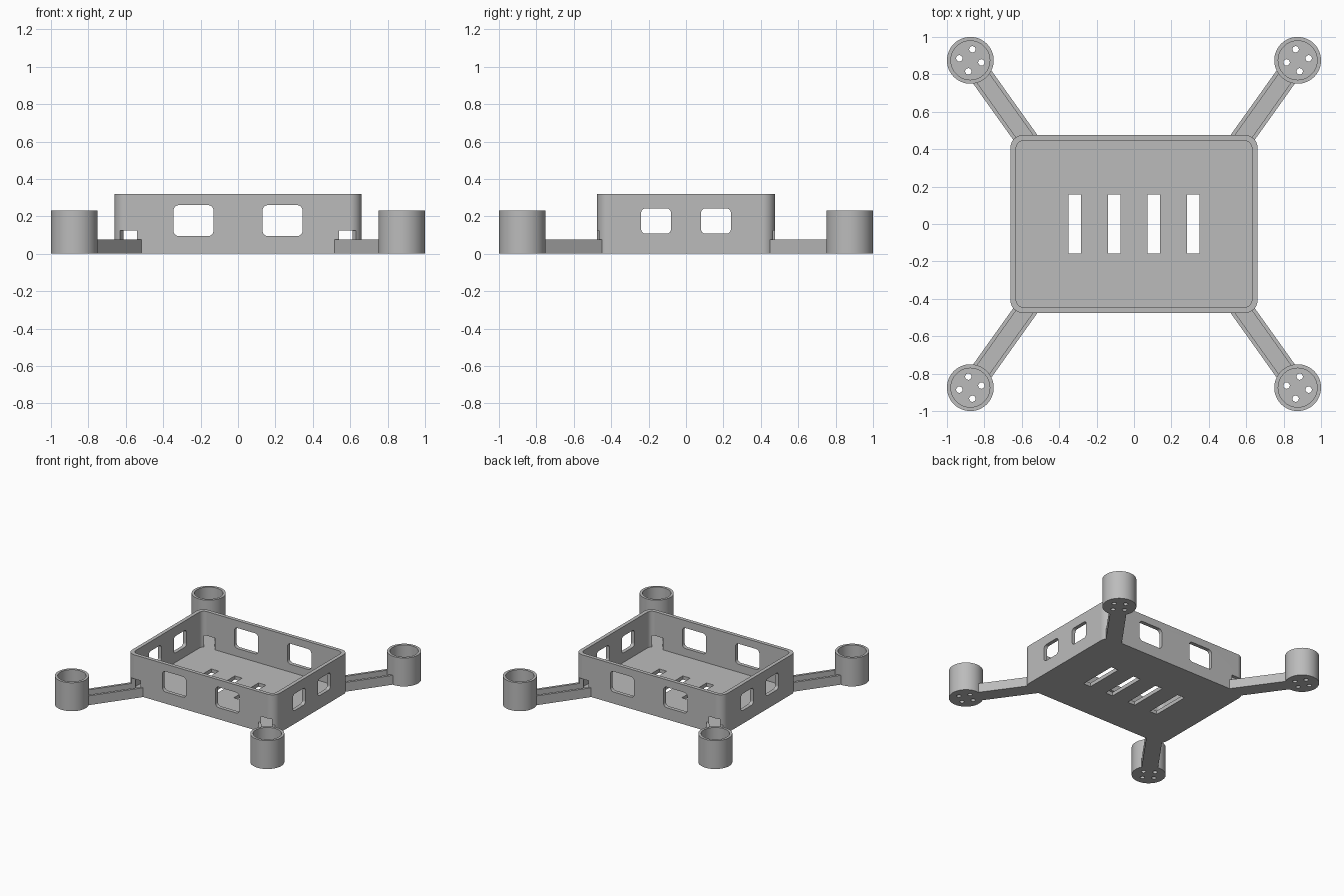
import bpy, bmesh, math
from mathutils import Matrix, Vector

cube = bpy.data.objects.get("Cube")
if cube:
    bpy.data.objects.remove(cube, do_unlink=True)

HALF_X, HALF_Y, HEIGHT = 0.66, 0.475, 0.32
WALL, FLOOR = 0.03, 0.03
MOTOR = Vector((0.875, 0.875, 0))
ARM_ANGLE = math.radians(180 + 54.5)

grey = bpy.data.materials.new("grey_plastic")
grey.use_nodes = True
colour = (0.5, 0.5, 0.5, 1)
grey.diffuse_color = colour
grey.node_tree.nodes["Principled BSDF"].inputs["Base Color"].default_value = colour


def circle(r, n=64):
    return [(r * math.cos(2 * math.pi * i / n), r * math.sin(2 * math.pi * i / n)) for i in range(n)]


def rounded_rect(hx, hy, r, n=10):
    pts = []
    for k, (sx, sy) in enumerate([(1, 1), (-1, 1), (-1, -1), (1, -1)]):
        for i in range(n + 1):
            a = math.pi / 2 * (k + i / n)
            pts.append((sx * (hx - r) + r * math.cos(a), sy * (hy - r) + r * math.sin(a)))
    return pts


def rect(x0, x1, hy):
    return [(x0, -hy), (x1, -hy), (x1, hy), (x0, hy)]


def solid(name, prisms):
    """Object made of prisms: (outline, low, high, matrix)."""
    bm = bmesh.new()
    for outline, low, high, matrix in prisms:
        rings = [[bm.verts.new(matrix @ Vector((x, y, z))) for x, y in outline] for z in (low, high)]
        bm.faces.new(rings[0])
        bm.faces.new(rings[1])
        for i in range(len(outline)):
            j = (i + 1) % len(outline)
            bm.faces.new((rings[0][i], rings[0][j], rings[1][j], rings[1][i]))
    bmesh.ops.recalc_face_normals(bm, faces=bm.faces)
    mesh = bpy.data.meshes.new(name)
    bm.to_mesh(mesh)
    bm.free()
    obj = bpy.data.objects.new(name, mesh)
    bpy.context.collection.objects.link(obj)
    return obj


def mirror(obj, x=True, y=True):
    mod = obj.modifiers.new("mirror", 'MIRROR')
    mod.use_axis = (x, y, False)
    mod.use_mirror_merge = False


cutters = []


def cutter(name, prisms, mirrored=False):
    obj = solid(name, prisms)
    obj.hide_render = True
    if mirrored:
        mirror(obj)
    cutters.append(obj)
    return obj


def cut(obj, *tools):
    for tool in tools:
        mod = obj.modifiers.new("cut", 'BOOLEAN')
        mod.operation = 'DIFFERENCE'
        mod.solver = 'EXACT'
        mod.object = tool


here = Matrix.Identity(4)
at_motor = Matrix.Translation(MOTOR)
along_arm = at_motor @ Matrix.Rotation(ARM_ANGLE, 4, 'Z')
facing_front = Matrix.Rotation(math.pi / 2, 4, 'X')
facing_side = Matrix.Rotation(math.pi / 2, 4, 'Z') @ facing_front

# Tray: rounded shell with windows, floor slots and wire notches
inner = rounded_rect(HALF_X - WALL, HALF_Y - WALL, 0.04)
tray = solid("tray", [(rounded_rect(HALF_X, HALF_Y, 0.065), 0, HEIGHT, here)])
cavity = cutter("cavity_cutter", [(inner, FLOOR, 0.5, here)])
front_windows = cutter("front_window_cutter", [
    (rounded_rect(0.107, 0.083, 0.03), 0.4, 0.55,
     Matrix.Translation((0.238, 0, 0.177)) @ facing_front)], True)
side_windows = cutter("side_window_cutter", [
    (rounded_rect(0.08, 0.068, 0.025), 0.6, 0.72,
     Matrix.Translation((0, 0.16, 0.175)) @ facing_side)], True)
slots = cutter("slot_cutter", [
    (rect(x - 0.033, x + 0.033, 0.158), -0.1, 0.1, here)
    for x in (-0.317, -0.106, 0.106, 0.317)])
notches = cutter("notch_cutter", [(rect(0.3, 0.6, 0.04), FLOOR, 0.125, along_arm)], True)
cut(tray, cavity, front_windows, side_windows, slots, notches)

# Arms: open channels running from the motor cups to the tray walls
arms = solid("arms", [(rect(0.107, 0.6, 0.06), 0, 0.075, along_arm)])
channel = cutter("channel_cutter", [(rect(0.05, 0.7, 0.04), FLOOR, 0.2, along_arm)])
tray_inside = cutter("tray_inside_cutter", [(inner, -0.1, 0.5, here)])
cut(arms, channel, tray_inside)
mirror(arms)

# Motor cups: open cylinders with four screw holes in the base
cups = solid("motor_cups", [(circle(0.125), 0, 0.23, at_motor)])
bore = cutter("bore_cutter", [(circle(0.104), FLOOR, 0.4, at_motor)])
screws = cutter("screw_hole_cutter", [
    (circle(0.017, 20), -0.1, 0.1,
     at_motor @ Matrix.Rotation(math.radians(100.5 + 90 * k), 4, 'Z') @ Matrix.Translation((0.06, 0, 0)))
    for k in range(4)])
cut(cups, bore, screws)
mirror(cups)

# Bake the modifiers, then finish material and shading
parts = [tray, arms, cups]
depsgraph = bpy.context.evaluated_depsgraph_get()
baked = [bpy.data.meshes.new_from_object(p.evaluated_get(depsgraph)) for p in parts]
for part, mesh in zip(parts, baked):
    part.modifiers.clear()
    part.data = mesh
    mesh.materials.clear()
    mesh.materials.append(grey)
for tool in cutters:
    bpy.data.objects.remove(tool, do_unlink=True)
bpy.ops.object.select_all(action='DESELECT')
for part in parts:
    part.select_set(True)
bpy.context.view_layer.objects.active = tray
bpy.ops.object.shade_smooth_by_angle(angle=math.radians(30))
for part in parts:
    part.modifiers.new("weighted_normals", 'WEIGHTED_NORMAL').keep_sharp = True
